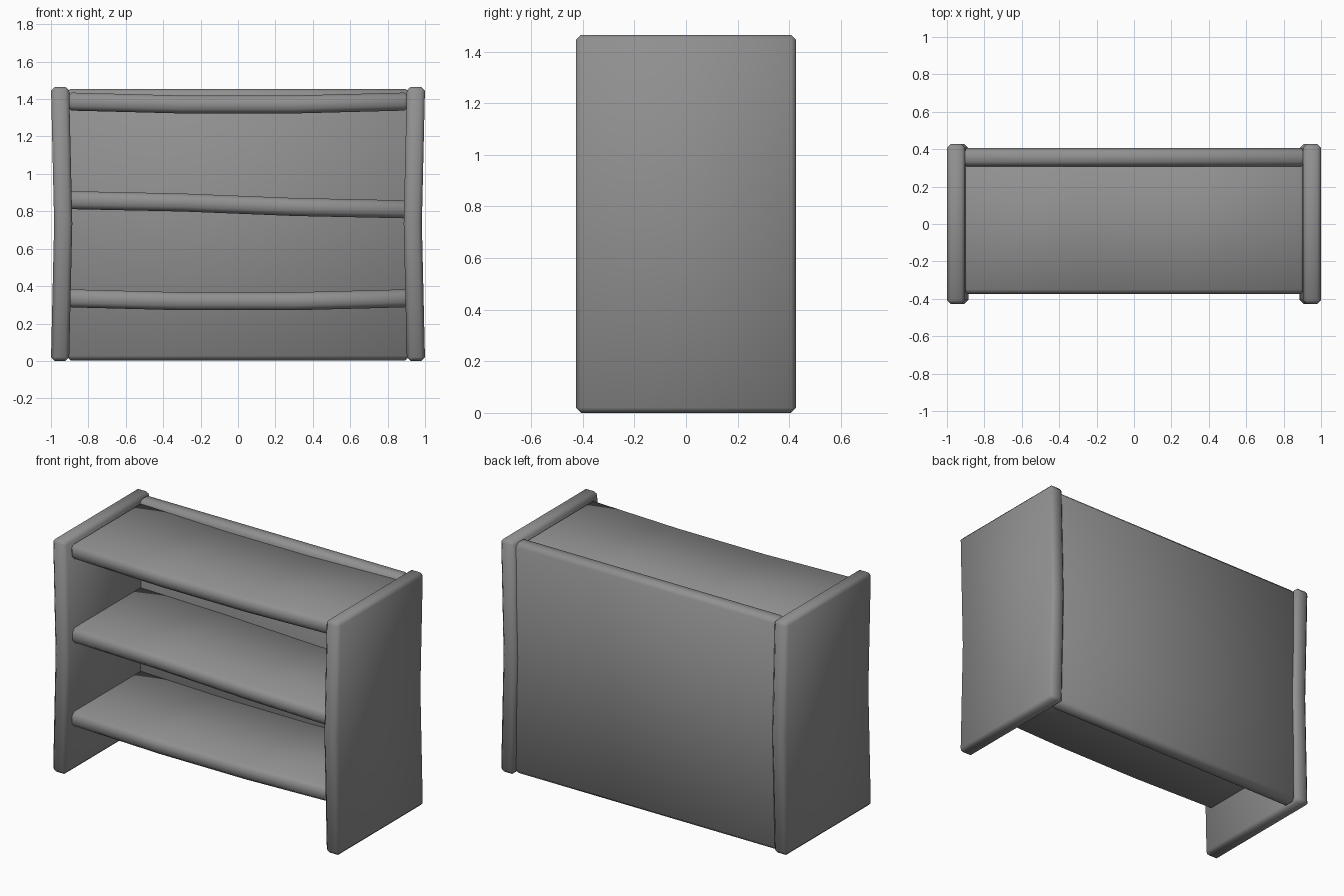
import bpy, bmesh, math
from mathutils import Vector

if "Cube" in bpy.data.objects:
    bpy.data.objects.remove(bpy.data.objects["Cube"])

# Dark grey finish shared by all boards
grey = bpy.data.materials.new("dark_grey")
grey.diffuse_color = (0.28, 0.28, 0.28, 1)
grey.use_nodes = True
grey.node_tree.nodes["Principled BSDF"].inputs["Base Color"].default_value = grey.diffuse_color


def board(name, lo, hi, axis=0, cuts=(), warp=None, bevel=0.025):
    """Chamfered, smooth-shaded board between two corners, cut along an axis and warped."""
    lo, hi = Vector(lo), Vector(hi)
    bm = bmesh.new()
    bmesh.ops.create_cube(bm, size=1)
    for v in bm.verts:
        v.co = (lo + hi) / 2 + v.co * (hi - lo)
    normal = Vector((0, 0, 0))
    normal[axis] = 1
    for c in cuts:
        bmesh.ops.bisect_plane(bm, geom=bm.verts[:] + bm.edges[:] + bm.faces[:],
                               plane_co=normal * c, plane_no=normal)
    if warp:
        for v in bm.verts:
            v.co += Vector(warp(v.co))
    bmesh.ops.recalc_face_normals(bm, faces=bm.faces)
    mesh = bpy.data.meshes.new(name)
    bm.to_mesh(mesh)
    bm.free()
    mesh.materials.append(grey)
    mesh.shade_smooth()
    ob = bpy.data.objects.new(name, mesh)
    bpy.context.collection.objects.link(ob)
    mod = ob.modifiers.new("chamfer", 'BEVEL')
    mod.width = bevel
    mod.segments = 1
    mod.limit_method = 'ANGLE'
    mod.angle_limit = math.radians(40)
    return ob


# Side panels, pinched inwards at mid height
for side, label in ((-1, "left"), (1, "right")):
    xs = sorted((side * 1.0, side * 0.903))
    board(label + "_side_panel", (xs[0], -0.427, 0), (xs[1], 0.427, 1.465), 2, (0.735,),
          lambda co, s=side: (-s * 0.017 * (1 - abs(co.z - 0.735) / 0.735), 0, 0), 0.02)

# Back panel
board("back_panel", (-0.92, 0.308, 0.003), (0.92, 0.405, 1.455))


# Shelves: top and bottom sag, the middle one slopes to the right
def sag(co):
    return (0, 0, -0.016 if abs(co.x) < 0.5 else 0)


def slope(co):
    s = 1 if co.x > 0 else -1
    return (0, 0, -s * (0.012 if abs(co.x) < 0.5 else 0.025))


for name, z, warp in (("bottom_shelf", 0.287, sag), ("middle_shelf", 0.787, slope),
                      ("top_shelf", 1.339, sag)):
    board(name, (-0.915, -0.375, z), (0.915, 0.33, z + 0.096), 0, (-0.3, 0.3), warp)
